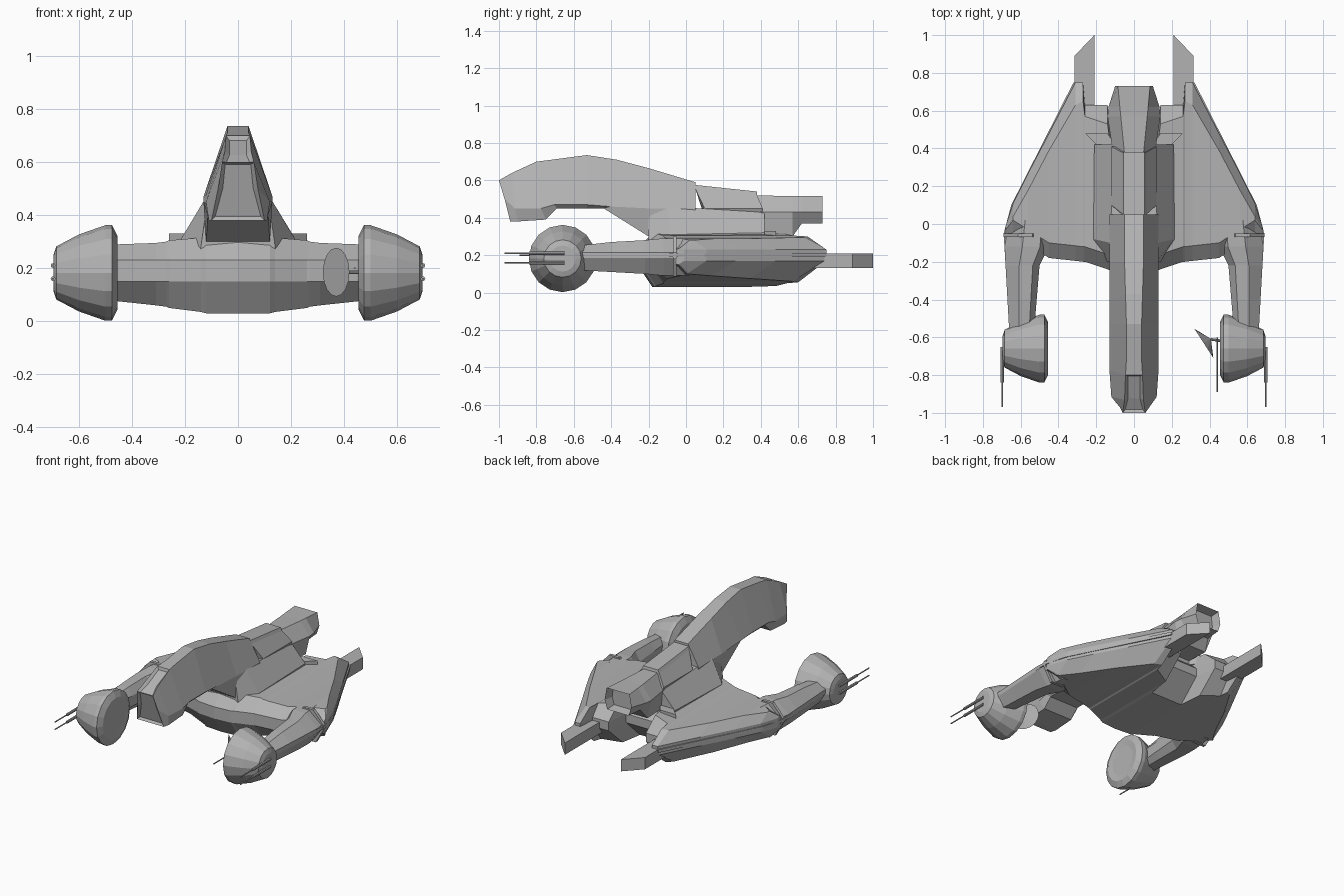
import bpy
import bmesh
import math
from mathutils import Vector

old = bpy.data.objects.get("Cube")
if old:
    bpy.data.objects.remove(old, do_unlink=True)

grey = bpy.data.materials.new("hull_grey")
grey.use_nodes = True
grey.diffuse_color = (.45, .45, .45, 1)
grey.node_tree.nodes["Principled BSDF"].inputs["Base Color"].default_value = (.45, .45, .45, 1)


def finish(name, bm, mirror=False):
    """Turn a bmesh into a named object, optionally mirrored across x."""
    bmesh.ops.recalc_face_normals(bm, faces=bm.faces[:])
    mesh = bpy.data.meshes.new(name)
    bm.to_mesh(mesh)
    bm.free()
    mesh.materials.append(grey)
    obj = bpy.data.objects.new(name, mesh)
    bpy.context.collection.objects.link(obj)
    if mirror:
        mod = obj.modifiers.new("mirror", 'MIRROR')
        mod.use_clip = True
    return obj


def loft(rings, caps=True, first_cap=True):
    """Skin a row of closed rings that all have the same point count."""
    bm = bmesh.new()
    rows = [[bm.verts.new(p) for p in ring] for ring in rings]
    n = len(rows[0])
    for a, b in zip(rows, rows[1:]):
        for i in range(n):
            j = (i + 1) % n
            bm.faces.new((a[i], a[j], b[j], b[i]))
    if caps:
        if first_cap:
            bm.faces.new(rows[0])
        bm.faces.new(rows[-1])
    return bm


def symmetric(half):
    """Complete a ring from its +x half, listed top to bottom."""
    return half + [(-x, y, z) for x, y, z in reversed(half)]


def rod(name, start, end, radius, tip=None, sides=8, mirror=False):
    """Straight round bar or cone between two points."""
    a, b = Vector(start), Vector(end)
    axis = b - a
    rot = axis.to_track_quat('Z', 'Y').to_matrix()
    rings = []
    for centre, r in ((a, radius), (b, radius if tip is None else tip)):
        rings.append([centre + rot @ Vector((r * math.cos(t), r * math.sin(t), 0))
                      for t in (math.tau * i / sides for i in range(sides))])
    return finish(name, loft(rings), mirror)


# Neck and cockpit: y, top z, top w, mid z, mid w, bottom y, bottom z, bottom w
neck_rows = [
    (-1, .6, .06, .5, .075, -.94, .38, .1),
    (-.93, .64, .05, .45, .12, -.9, .38, .11),
    (-.8, .7, .045, .45, .13, -.75, .39, .11),
    (-.72, .71, .04, .47, .13, -.69, .45, .11),
    (-.53, .735, .04, .47, .13, -.53, .45, .11),
    (-.37, .71, .045, .46, .13, -.44, .45, .11),
    (-.2, .665, .05, .45, .13, -.2, .3, .12),
    (.05, .59, .05, .45, .13, .05, .3, .12),
]
neck = loft([symmetric([(tw, y, tz), (mw, (y + by) / 2, mz), (bw, by, bz)])
             for y, tz, tw, mz, mw, by, bz, bw in neck_rows])
bmesh.ops.recalc_face_normals(neck, faces=neck.faces[:])
neck.normal_update()
# Recessed nose and canopy windows
for test in (lambda f: f.normal.y < -.7 and f.calc_center_median().y < -.9,
             lambda f: f.normal.z > .7 and f.calc_center_median().y < -.8):
    panes = [f for f in neck.faces if test(f)]
    bmesh.ops.inset_region(neck, faces=panes, thickness=.018, depth=-.015)
finish("neck_and_cockpit", neck)

# Raised spine block behind the neck
finish("spine_block", loft([
    symmetric([(.055, y, tz), (.065, y, tz - .02), (.12, by, .45), (.1, by, .4)])
    for y, by, tz in ((.05, .1, .575), (.38, .41, .54))]))

# Shoulder fairing that flares from the neck into the wing
finish("shoulder", loft([
    symmetric([(tw, y, tz), (bw, y + s, bz), (bw, y + s, .25)])
    for y, s, tz, tw, bz, bw in ((-.2, 0, .42, .12, .28, .14), (-.1, .02, .46, .125, .31, .215),
                                 (.42, 0, .43, .11, .32, .21))]))
finish("shoulder_fin", loft([
    [(.1, .42, z), (.2, .42, z), (.26, .48, z), (.14, .48, z)] for z in (.27, .33)]), True)

# Engine housing with a recessed exhaust
engine = loft([symmetric([(tw, y, tz), (mw, y, .43), (bw, y, bz)])
               for y, tz, tw, mw, bw, bz in ((.37, .52, .05, .11, .1, .3), (.57, .515, .07, .14, .11, .3),
                                             (.62, .515, .075, .135, .09, .37), (.73, .515, .085, .1, .08, .37))])
bmesh.ops.recalc_face_normals(engine, faces=engine.faces[:])
engine.normal_update()
exhaust = [f for f in engine.faces if f.normal.y > .9]
bmesh.ops.inset_region(engine, faces=exhaust, thickness=.015, depth=-.06)
finish("engine_housing", engine)

# Wing: x, front y, rear y, top z, bottom z, rear chamfer
wing_rows = [
    (0, -.26, .47, .32, .03, .1),
    (.12, -.25, .47, .32, .03, .1),
    (.14, -.24, .63, .315, .035, .1),
    (.26, -.2, .63, .305, .05, .06),
    (.27, -.2, .75, .3, .055, .1),
    (.31, -.195, .75, .295, .06, .12),
    (.45, -.18, .48, .29, .075, .09),
    (.56, -.11, .27, .29, .09, .09),
    (.64, -.06, .11, .28, .1, .07),
    (.68, -.05, -.01, .24, .15, .02),
]


def wing_ring(x, front, rear, top, bottom, cut):
    lead = min(.08, (rear - front) / 2)
    return [(x, front, .23), (x, front + lead, top), (x, rear - cut, top), (x, rear, .23),
            (x, rear, .17), (x, rear - cut * 1.5, bottom), (x, front + lead, bottom), (x, front, .15)]


finish("wing", loft([wing_ring(*row) for row in wing_rows], first_cap=False), True)


# Forward arms and the collar where they meet the wing
def arm_ring(y, inner, outer, low, high):
    w = outer - inner
    return [(inner, y, .22), (inner + w * .2, y, high), (inner + w * .6, y, high), (outer, y, .215),
            (outer, y, .185), (inner + w * .7, y, low), (inner + w * .2, y, low), (inner, y, .15)]


finish("arm", loft([arm_ring(*r) for r in ((-.58, .53, .66, .12, .25), (-.4, .515, .67, .11, .27),
                                           (-.22, .5, .68, .1, .28), (-.12, .45, .685, .09, .29),
                                           (.02, .45, .66, .09, .29))]), True)
finish("arm_collar", loft([arm_ring(y, .5, .69, .085, .3) for y in (-.07, -.05)]), True)

# Thin rail around the outer edge
edge = [(.66, -.56), (.69, -.05), (.65, .1), (.32, .75)]
finish("edge_rail", loft([[(x - .05, y, .19), (x, y, .19), (x, y, .21), (x - .05, y, .21)]
                          for x, y in edge]), True)

# Tail blades
finish("tail_blade", loft([[(.21, .55, z), (.315, .55, z), (.315, .89, z), (.21, 1, z)]
                           for z in (.13, .21)]), True)

# Pods: drums turned about the x axis, as x and radius
sides = 16
pod_profile = [(.46, .1), (.455, .14), (.475, .18), (.5, .18), (.6, .145), (.685, .1), (.695, .07)]
finish("pod", loft([[(x, -.66 + r * math.cos(math.tau * i / sides), .182 + r * math.sin(math.tau * i / sides))
                     for i in range(sides)] for x, r in pod_profile]), True)

# Twin guns on each pod
for label, z in (("lower", .16), ("upper", .21)):
    rod(label + "_gun_barrel", (.697, -.7, z), (.697, -.97, z), .004, mirror=True)
    rod(label + "_gun_body", (.697, -.65, z), (.697, -.84, z), .009, mirror=True)

# Sensor dish, stalk and antenna on the left pod only
dish_apex = Vector((.404, -.61, .185))
dish_rim = Vector((.37, -.632, .185))
rod("sensor_dish", dish_apex, dish_rim, .008, tip=.092, sides=16)
rod("dish_stalk", dish_apex, (.47, -.62, .185), .007)
rod("antenna", (.44, -.6, .2), (.44, -.89, .2), .004)
